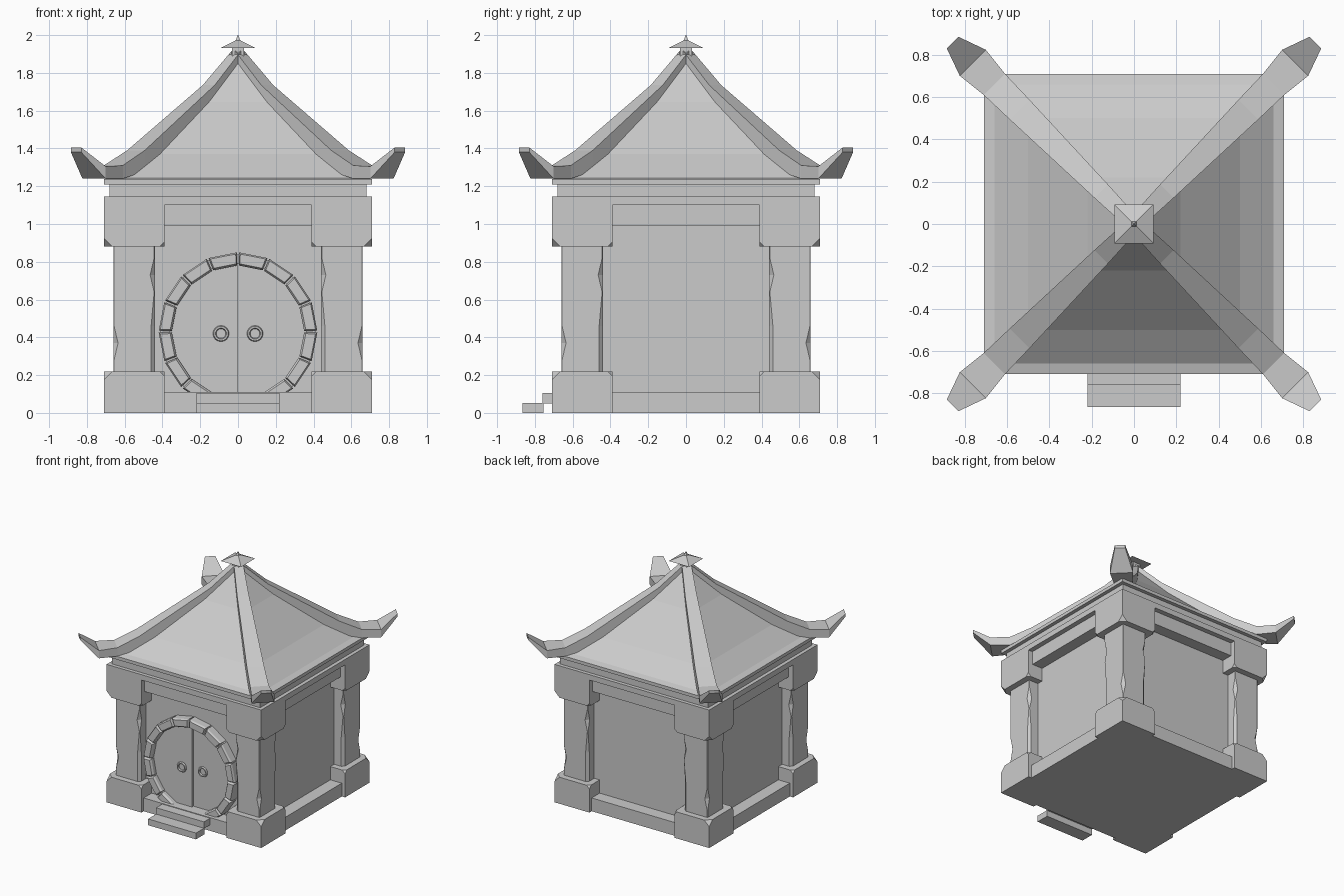
import bpy, bmesh, math
from mathutils import Vector

if "Cube" in bpy.data.objects:
    bpy.data.objects.remove(bpy.data.objects["Cube"])


def make(name, bm, mirror=False):
    bmesh.ops.recalc_face_normals(bm, faces=bm.faces)
    me = bpy.data.meshes.new(name)
    bm.to_mesh(me)
    bm.free()
    ob = bpy.data.objects.new(name, me)
    bpy.context.collection.objects.link(ob)
    if mirror:
        m = ob.modifiers.new("corners", 'MIRROR')
        m.use_axis = (True, True, False)
        m.use_mirror_merge = False
    return ob


def add_loft(bm, rings, closed=False):
    vs = [[bm.verts.new(p) for p in r] for r in rings]
    n = len(vs[0])
    pairs = list(zip(vs, vs[1:])) + ([(vs[-1], vs[0])] if closed else [])
    for a, b in pairs:
        for i in range(n):
            bm.faces.new((a[i], a[(i + 1) % n], b[(i + 1) % n], b[i]))
    if not closed:
        bm.faces.new(vs[0])
        bm.faces.new(vs[-1])


def loft(name, rings, mirror=False, closed=False):
    bm = bmesh.new()
    add_loft(bm, rings, closed)
    return make(name, bm, mirror)


def rect(x0, x1, y0, y1, z):
    return [(x0, y0, z), (x1, y0, z), (x1, y1, z), (x0, y1, z)]


def box(name, x0, x1, y0, y1, z0, z1):
    return loft(name, [rect(x0, x1, y0, y1, z0), rect(x0, x1, y0, y1, z1)])


def square_stack(name, profile):
    return loft(name, [rect(-w, w, -w, w, z) for w, z in profile])


# Corner blocks: square with clipped corners on the side facing the column
def corner_block(name, z0, z1, cut_z):
    bm = bmesh.new()
    add_loft(bm, [rect(.39, .71, .39, .71, z0), rect(.39, .71, .39, .71, z1)])
    for x, y, d in ((.71, .71, .045), (.71, .39, .025), (.39, .71, .025)):
        p = Vector((x, y, cut_z))
        v = min(bm.verts, key=lambda q: (q.co - p).length)
        bmesh.ops.bevel(bm, geom=[v], offset=d, segments=1, affect='VERTICES')
    make(name, bm, True)


corner_block("pillar_base", 0, .22, .22)
corner_block("pillar_capital", .88, 1.12, .88)


# Pillars: square columns with chipped edges of varying width
def pillar_section(z, a, b):
    lo, hi = .44, .66
    return [(lo, lo, z), (hi - b, lo, z), (hi, lo + b, z), (hi, hi - a, z),
            (hi - a, hi, z), (lo + b, hi, z), (lo, hi - b, z)]


loft("pillar", [pillar_section(*s) for s in (
    (.22, .004, .02), (.28, .004, .02), (.37, .025, .02), (.46, .004, .02),
    (.64, .004, .004), (.73, .004, .025), (.82, .004, .004), (.88, .004, .004))], True)

# Walls, plinth, beams, slab and frieze
square_stack("walls", [(.575, .02), (.575, 1.12)])
square_stack("plinth", [(.68, 0), (.68, .11)])
square_stack("beam", [(.67, .99), (.67, 1.105)])
square_stack("top_slab", [(.71, 1.10), (.71, 1.145)])
square_stack("frieze", [(.68, 1.145), (.68, 1.21)])

# Roof with eave lip and gently curved slopes
square_stack("roof", [(.71, 1.21), (.71, 1.237), (.66, 1.25), (.50, 1.37),
                      (.22, 1.645), (.01, 1.90)])


# Hip ridges ending in upturned horns: (c, half width, bottom z, top z, bottom c)
def ridge_section(c, w, zb, zt, cb):
    o = w / math.sqrt(2)
    return [(cb - o, cb + o, zb), (cb + o, cb - o, zb), (c + o, c - o, zt), (c - o, c + o, zt)]


loft("hip_ridge", [ridge_section(*s) for s in (
    (.01, .035, 1.84, 1.915, .01), (.155, .045, 1.64, 1.735, .155),
    (.54, .066, 1.28, 1.39, .54), (.66, .071, 1.24, 1.31, .66),
    (.762, .087, 1.24, 1.305, .762), (.857, .039, 1.38, 1.405, .857))], True)

# Finial: neck, flared cap and spike
square_stack("finial_neck", [(.032, 1.87), (.032, 1.94)])
square_stack("finial_cap", [(.093, 1.932), (.012, 1.972)])
square_stack("finial_spike", [(.017, 1.96), (.002, 2.0)])

# Front steps
box("upper_step", -.22, .22, -.76, -.67, .05, .105)
box("lower_step", -.22, .22, -.865, -.755, 0, .052)

# Round doorway
CZ = .43


def polar(r, deg, y):
    a = math.radians(deg)
    return (r * math.sin(a), y, CZ + r * math.cos(a))


# Backing ring behind the stones
loft("door_ring_back", [[polar(.36, k * 22.5, -.56), polar(.41, k * 22.5, -.56),
                         polar(.41, k * 22.5, -.625), polar(.36, k * 22.5, -.625)]
                        for k in range(16)], closed=True)

# Sixteen tapered ring stones
bm = bmesh.new()
for k in range(16):
    a, b = k * 22.5 + .7, (k + 1) * 22.5 - .7
    add_loft(bm, [[polar(.35 + i, a + g, y), polar(.42 - i, a + g, y),
                   polar(.42 - i, b - g, y), polar(.35 + i, b - g, y)]
                  for y, i, g in ((-.56, 0, 0), (-.635, 0, 0), (-.65, .009, 1))])
make("door_ring_stones", bm)

# Two half-round door leaves, the left one overlapping slightly
for name, start, y in (("right_door", 0, -.585), ("left_door", 180, -.605)):
    loft(name, [[polar(.365, start + k * 22.5, yy) for k in range(9)] for yy in (-.56, y)])

# Ring handles
for name, x, y in (("left_handle", -.09, -.609), ("right_handle", .09, -.589)):
    rings = []
    for k in range(16):
        a = k * math.tau / 16
        rings.append([((.034 + .009 * math.cos(t)) * math.cos(a) + x,
                       y + .012 * math.sin(t),
                       .42 + (.034 + .009 * math.cos(t)) * math.sin(a))
                      for t in (j * math.tau / 6 for j in range(6))])
    loft(name, rings, closed=True)
